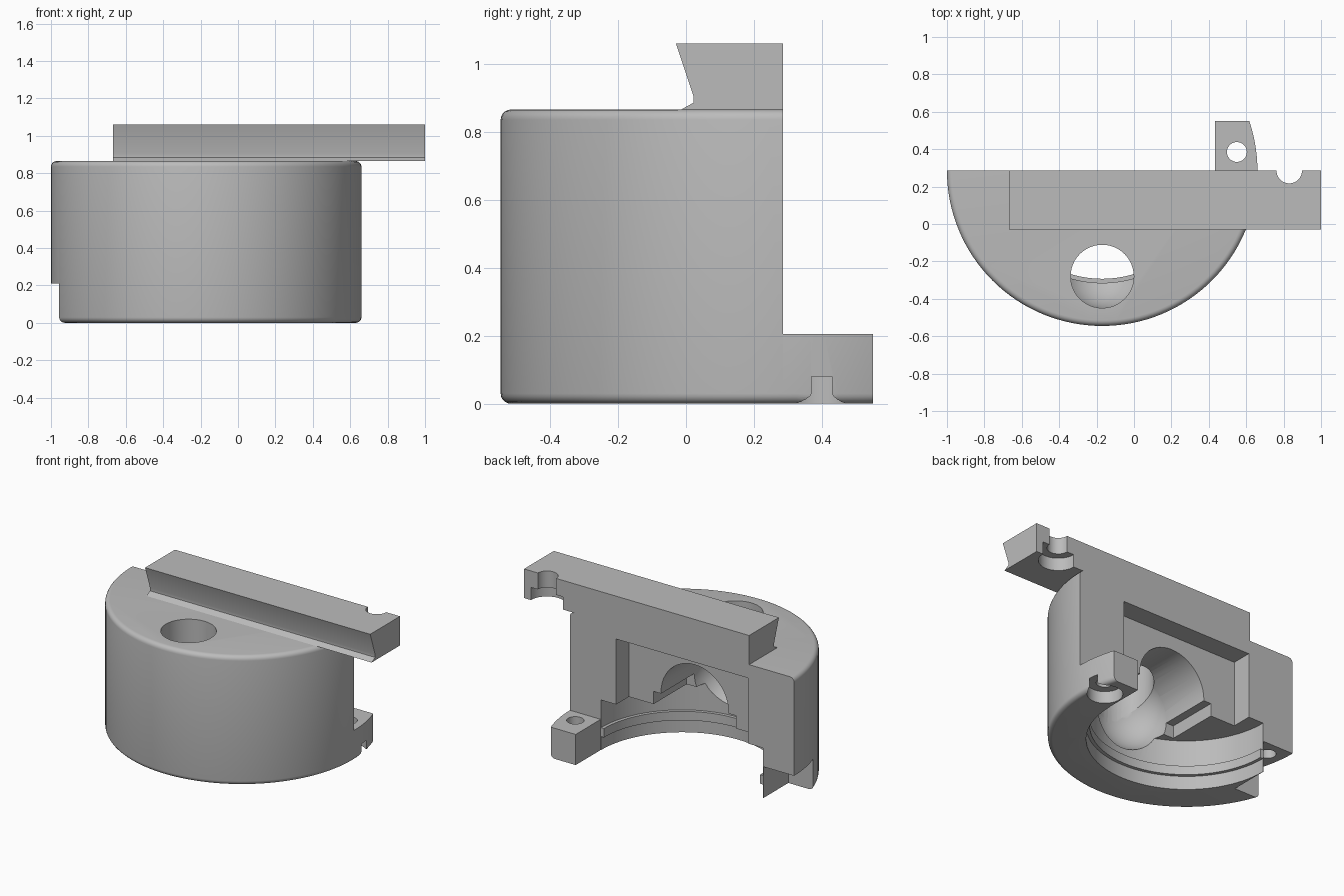
import bpy
import bmesh
from math import radians
from mathutils import Matrix, Vector

if "Cube" in bpy.data.objects:
    bpy.data.objects.remove(bpy.data.objects["Cube"])

grey = bpy.data.materials.new("plain grey")
grey.use_nodes = True
grey.diffuse_color = (0.5, 0.5, 0.5, 1)
grey.node_tree.nodes["Principled BSDF"].inputs["Base Color"].default_value = (0.5, 0.5, 0.5, 1)

CX, BACK = -0.17, 0.285      # axis of the round housing, lying in its flat back
RADIUS, HEIGHT = 0.83, 0.865
LUG_Z = 0.205


def finish(bm, name):
    bmesh.ops.recalc_face_normals(bm, faces=bm.faces)
    mesh = bpy.data.meshes.new(name)
    bm.to_mesh(mesh)
    bm.free()
    mesh.materials.append(grey)
    obj = bpy.data.objects.new(name, mesh)
    bpy.context.collection.objects.link(obj)
    return obj


def box(name, x, y, z):
    bm = bmesh.new()
    size = [b - a for a, b in (x, y, z)]
    mid = [(a + b) / 2 for a, b in (x, y, z)]
    bmesh.ops.create_cube(bm, size=1, matrix=Matrix.Translation(mid) @ Matrix.Diagonal(size + [1]))
    return finish(bm, name)


def rod(name, start, end, radius, sides=64, rim=0):
    bm = bmesh.new()
    start, end = Vector(start), Vector(end)
    axis = end - start
    bmesh.ops.create_cone(bm, cap_ends=True, segments=sides, radius1=radius,
                          radius2=radius, depth=axis.length)
    if rim:
        edges = [e for e in bm.edges if abs(e.verts[0].co.z - e.verts[1].co.z) < 0.001]
        bmesh.ops.bevel(bm, geom=edges, offset=rim, segments=5, profile=0.5, affect='EDGES')
    turn = Vector((0, 0, 1)).rotation_difference(axis).to_matrix().to_4x4()
    bm.transform(Matrix.Translation((start + end) / 2) @ turn)
    return finish(bm, name)


def upright(name, x, y, z, radius, sides=48):
    return rod(name, (x, y, z[0]), (x, y, z[1]), radius, sides)


def ball(name, centre, radius):
    bm = bmesh.new()
    bmesh.ops.create_uvsphere(bm, u_segments=48, v_segments=24, radius=radius,
                              matrix=Matrix.Translation(centre))
    return finish(bm, name)


def cut(obj, cutters):
    for cutter in cutters:
        mod = obj.modifiers.new("cut", 'BOOLEAN')
        mod.operation = 'DIFFERENCE'
        mod.solver = 'EXACT'
        mod.object = cutter
        bpy.context.view_layer.objects.active = obj
        bpy.ops.object.modifier_apply(modifier=mod.name)
        bpy.data.objects.remove(cutter)


def smooth(obj):
    bpy.ops.object.select_all(action='DESELECT')
    obj.select_set(True)
    bpy.context.view_layer.objects.active = obj
    bpy.ops.object.shade_smooth_by_angle(angle=radians(25))


# Half-round housing with rounded rims and one back lug
housing = rod("housing", (CX, BACK, 0), (CX, BACK, HEIGHT), RADIUS, 128, 0.03)
cut(housing, [
    box("back_trim", (-2, 2), (BACK, 2), (LUG_Z, 2)),
    box("side_trim", (-2, 0.432), (BACK, 2), (-1, 1)),
    box("lug_trim", (-2, 2), (0.55, 2), (-1, 1)),
    # Recess for the lug of a matching half
    box("lug_recess", (-2, -0.772), (0.02, 1), (-1, 0.21)),
])

# Round lower chamber with a narrower lip
cut(housing, [
    upright("chamber_mouth", CX, BACK, (-0.1, 0.09), 0.6, 96),
    upright("chamber_lip", CX, BACK, (-0.1, 0.16), 0.578, 96),
    upright("chamber", CX, BACK, (0.15, 0.335), 0.6, 96),
])

# Rear pocket, slot and elbow passage up to the top hole
PIPE_Z, BEND_Y, PIPE_R = 0.43, -0.2, 0.25
cut(housing, [
    box("rear_pocket", (CX - 0.488, CX + 0.488), (0.15, 1), (0.3, 0.773)),
    box("slot", (CX - 0.305, CX + 0.305), (-0.2, 0.2), (0.3, 0.42)),
    rod("tunnel", (CX, BEND_Y, PIPE_Z), (CX, 0.25, PIPE_Z), PIPE_R, 48),
    ball("bend", (CX, BEND_Y, PIPE_Z), PIPE_R),
    upright("top_hole", CX, -0.28, (PIPE_Z, 1), 0.169),
])

# Screw holes in the lug and in the recess
cut(housing, [
    upright("lug_hole", 0.55, 0.385, (-0.1, 0.5), 0.053),
    upright("lug_counterbore", 0.55, 0.385, (-0.1, 0.08), 0.107),
    upright("recess_hole", -0.89, 0.185, (0.1, 0.42), 0.05),
])
smooth(housing)

# Dovetail bar across the top
profile = [(-0.03, 1.06), (BACK, 1.06), (BACK, HEIGHT), (-0.015, HEIGHT),
           (0.022, 0.885), (0.022, 0.905)]
bm = bmesh.new()
face = bm.faces.new([bm.verts.new((-0.667, y, z)) for y, z in profile])
grown = bmesh.ops.extrude_face_region(bm, geom=[face])["geom"]
bmesh.ops.translate(bm, vec=(1.667, 0, 0),
                    verts=[v for v in grown if isinstance(v, bmesh.types.BMVert)])
bar = finish(bm, "dovetail_bar")
cut(bar, [
    upright("bar_notch", 0.83, BACK, (0.5, 1.5), 0.068),
    upright("bar_counterbore", 0.83, BACK, (0.5, 0.95), 0.12),
])
smooth(bar)
